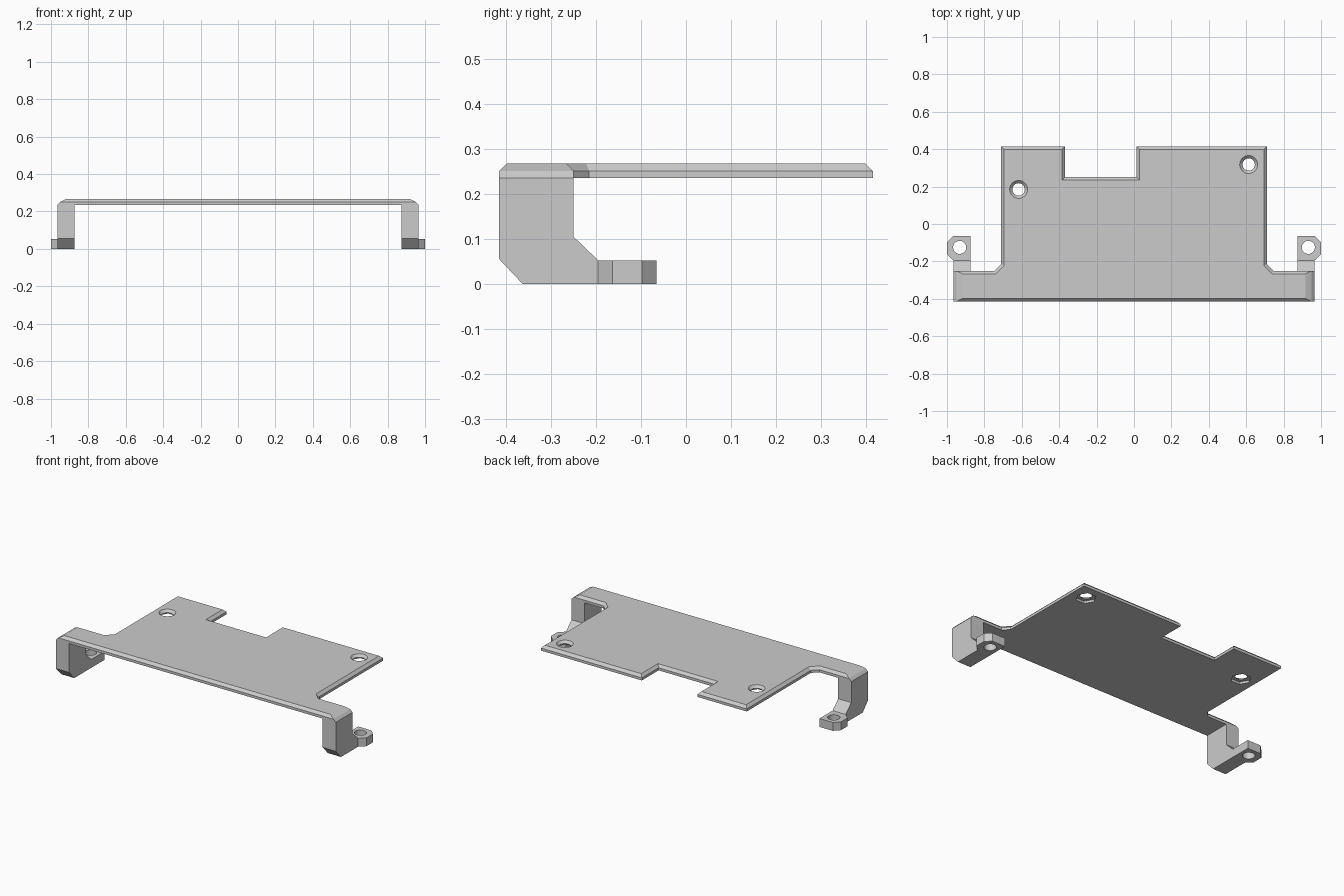
import bpy, bmesh
from math import cos, sin, tau
from mathutils import Vector

if "Cube" in bpy.data.objects:
    bpy.data.objects.remove(bpy.data.objects["Cube"])


def loft(name, loops):
    """Closed solid through matching loops of 3D points, capped at both ends."""
    bm = bmesh.new()
    rings = [[bm.verts.new(p) for p in loop] for loop in loops]
    for a, b in zip(rings, rings[1:]):
        for i in range(len(a)):
            j = (i + 1) % len(a)
            bm.faces.new((a[i], a[j], b[j], b[i]))
    bm.faces.new(rings[0][::-1])
    bm.faces.new(rings[-1])
    bmesh.ops.recalc_face_normals(bm, faces=bm.faces)
    mesh = bpy.data.meshes.new(name)
    bm.to_mesh(mesh)
    bm.free()
    obj = bpy.data.objects.new(name, mesh)
    bpy.context.collection.objects.link(obj)
    return obj


def inset(pts, d):
    """Mitred inset of a counter-clockwise outline."""
    out = []
    for i, p in enumerate(pts):
        p, a, b = Vector(p), Vector(pts[i - 1]), Vector(pts[(i + 1) % len(pts)])
        u, v = (p - a).normalized(), (b - p).normalized()
        n1, n2 = Vector((-u.y, u.x)), Vector((-v.y, v.x))
        out.append(p + (n1 + n2) * d / (1 + n1.dot(n2)))
    return out


def ring(x, y, z, r, n):
    return [(x + r * cos(tau * i / n), y + r * sin(tau * i / n), z) for i in range(n)]


def combine(target, tool, operation):
    """Apply a boolean and remove the tool object."""
    mod = target.modifiers.new(operation, 'BOOLEAN')
    mod.operation, mod.object, mod.solver = operation, tool, 'EXACT'
    bpy.context.view_layer.objects.active = target
    bpy.ops.object.modifier_apply(modifier=mod.name)
    bpy.data.objects.remove(tool)


# Top plate: T-shaped outline with notch, chamfered top edge, sloped bar ends
outline = [(-.965, -.415), (.965, -.415), (.965, -.25), (.745, -.25), (.71, -.215),
           (.71, .415), (.014, .415), (.014, .25), (-.37, .25), (-.37, .415),
           (-.71, .415), (-.71, -.215), (-.745, -.25), (-.965, -.25)]


def level(pts, z, end):
    return [((end if x > 0 else -end) if abs(x) > .9 else x, y, z) for x, y in pts]


plate = loft("mounting_plate", [level(outline, .235, .965), level(outline, .251, .95),
                                level(inset(outline, .016), .267, .918)])

# Side legs with bevelled foot arms, and drilled foot tabs
leg_profile = [(-.415, .235), (-.415, .055), (-.363, 0), (-.195, 0),
               (-.195, .052), (-.25, .105), (-.25, .235)]
tab_outline = [(.875, -.195), (.965, -.195), (1, -.163), (1, -.098),
               (.967, -.065), (.875, -.065)]
for s in (-1, 1):
    leg = loft("leg", [[(s * x, y, z) for y, z in leg_profile] for x in (.875, .965)])
    tab = loft("foot_tab", [[(s * x, y, z) for x, y in tab_outline] for z in (0, .052)])
    hole = loft("tab_hole", [ring(s * .932, -.125, z, .035, 32) for z in (-.05, .1)])
    combine(tab, hole, 'DIFFERENCE')
    combine(leg, tab, 'UNION')
    combine(plate, leg, 'UNION')

# Plate holes: countersunk from above, hexagonal nut pocket below
for x, y in ((-.617, .185), (.613, .318)):
    screw = loft("screw_hole", [ring(x, y, z, r, 32) for z, r in
                                ((.2, .033), (.252, .033), (.267, .048), (.3, .048))])
    combine(plate, screw, 'DIFFERENCE')
    nut = loft("nut_pocket", [ring(x, y, z, .058, 6) for z in (.2, .249)])
    combine(plate, nut, 'DIFFERENCE')
